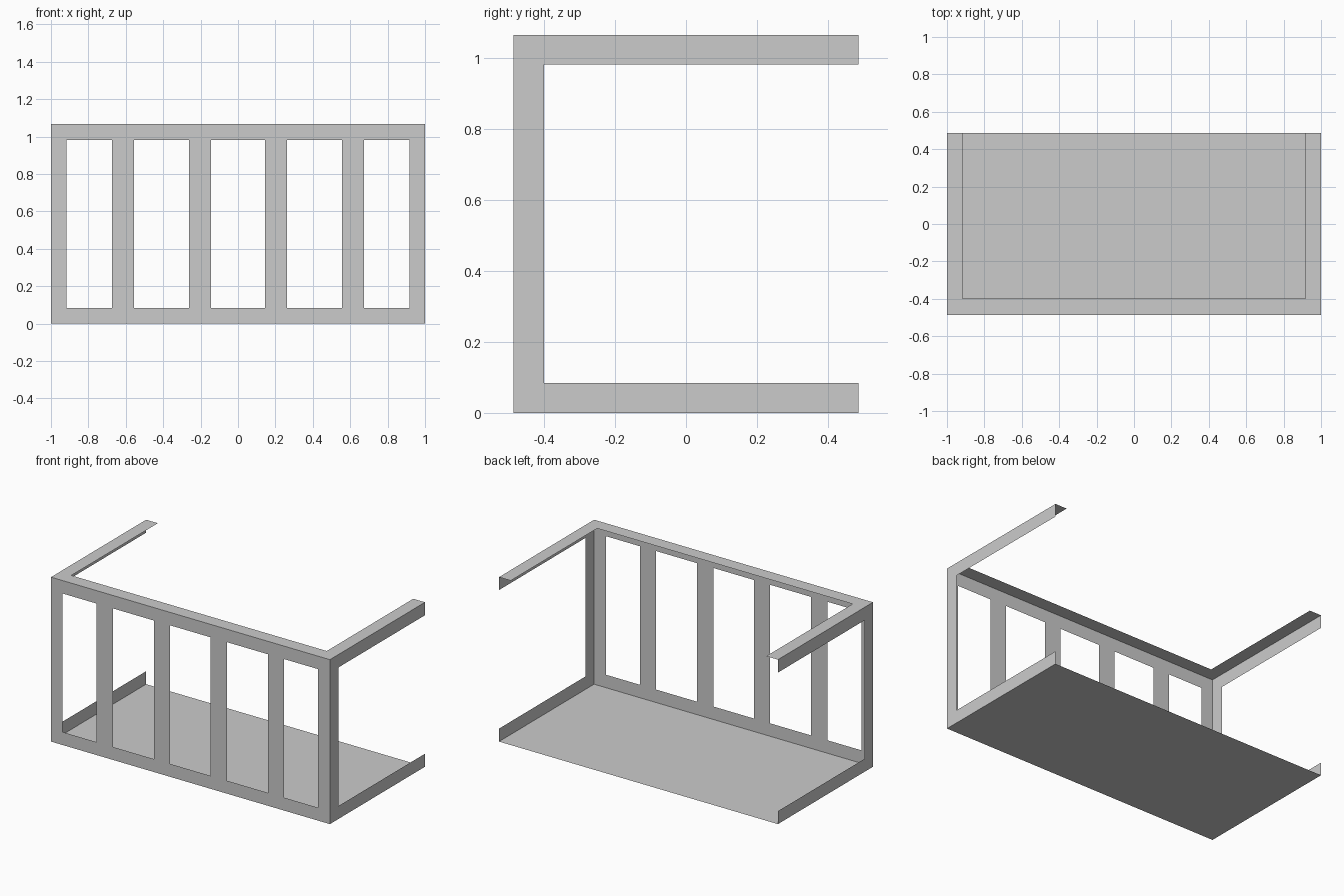
import bpy, bmesh

if "Cube" in bpy.data.objects:
    bpy.data.objects.remove(bpy.data.objects["Cube"])

HX, HY, H = 1.0, 0.487, 1.066      # half width, half depth, height
W = 0.084                          # width of the angle-iron legs
SLATS, SLAT_W = (-0.614, -0.204, 0.204, 0.614), 0.117


def sheet(name, rects, place, flip=False):
    """Thin sheet made of flat rectangles (u0, u1, v0, v1) placed in 3D."""
    bm = bmesh.new()
    for u0, u1, v0, v1 in rects:
        loop = [(u0, v0), (u1, v0), (u1, v1), (u0, v1)]
        if flip:
            loop.reverse()
        bm.faces.new([bm.verts.new(place(u, v)) for u, v in loop])
    bmesh.ops.remove_doubles(bm, verts=bm.verts, dist=1e-5)
    # merge coplanar pieces into one clean outline
    mesh = bpy.data.meshes.new(name)
    bm.to_mesh(mesh)
    bm.free()
    obj = bpy.data.objects.new(name, mesh)
    bpy.context.collection.objects.link(obj)
    return obj


def front(x, z):
    return (x, -HY, z)


# Floor plate
sheet("floor_plate", [(-HX, HX, -HY, HY)], lambda x, y: (x, y, 0), flip=True)

# Front frame: bottom and top rails with end posts
sheet("front_frame", [
    (-HX, HX, 0, W), (-HX, HX, H - W, H),
    (-HX, -HX + W, W, H - W), (HX - W, HX, W, H - W)], front)

# Front slats
for i, x in enumerate(SLATS, 1):
    sheet(f"front_slat_{i}", [(x - SLAT_W / 2, x + SLAT_W / 2, W, H - W)], front)

# C-shaped side frames, open at the back
for side, s in (("left", -1), ("right", 1)):
    sheet(f"{side}_side_frame", [
        (-HY, HY, 0, W), (-HY, HY, H - W, H), (-HY, -HY + 0.087, W, H - W)],
        lambda y, z: (s * HX, y, z), flip=s < 0)

# Top flange: U-shaped lip along the front and both sides
sheet("top_flange", [
    (-HX, HX, -HY, -HY + 0.088),
    (-HX, -HX + W, -HY + 0.088, HY), (HX - W, HX, -HY + 0.088, HY)],
    lambda x, y: (x, y, H))
